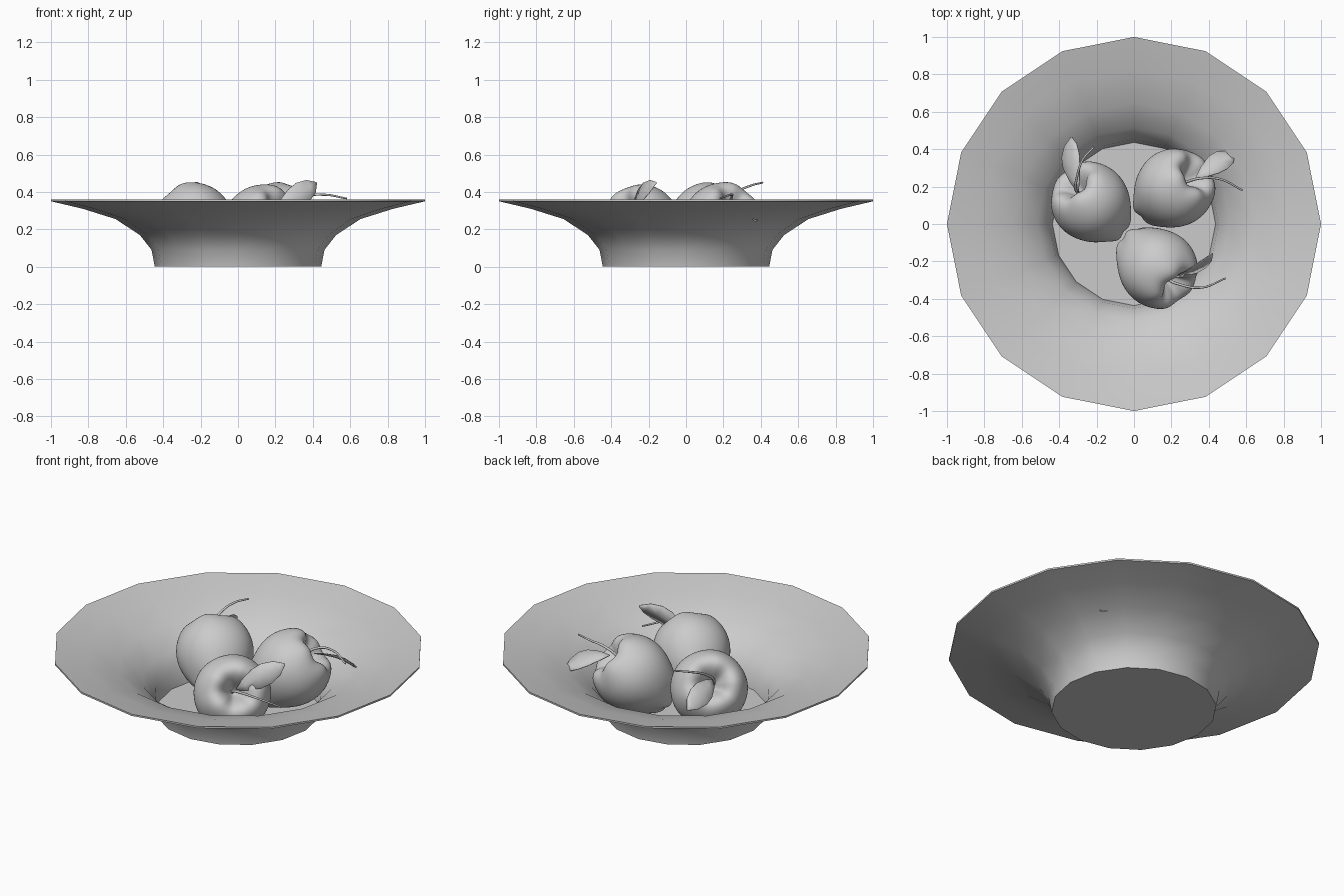
import bpy, bmesh, math
from mathutils import Vector

if "Cube" in bpy.data.objects:
    bpy.data.objects.remove(bpy.data.objects["Cube"])


def finish(name, bm, angle=None, mods=()):
    bmesh.ops.recalc_face_normals(bm, faces=bm.faces)
    me = bpy.data.meshes.new(name)
    bm.to_mesh(me)
    bm.free()
    ob = bpy.data.objects.new(name, me)
    bpy.context.collection.objects.link(ob)
    for p in me.polygons:
        p.use_smooth = True
    if angle:
        bpy.ops.object.select_all(action='DESELECT')
        ob.select_set(True)
        bpy.context.view_layer.objects.active = ob
        bpy.ops.object.shade_smooth_by_angle(angle=math.radians(angle))
    for levels in mods:
        m = ob.modifiers.new("Subdivision", 'SUBSURF')
        m.levels = m.render_levels = levels
    return ob


def lathe(profile, n, lobe=None):
    """Revolve (r, z) points; a zero radius gives a pole."""
    bm = bmesh.new()
    rings = []
    for r, z in profile:
        if r == 0:
            rings.append([bm.verts.new((0, 0, z))] * n)
            continue
        ring = []
        for i in range(n):
            a = 2 * math.pi * i / n
            rr, zz = lobe(r, z, a) if lobe else (r, z)
            ring.append(bm.verts.new((rr * math.cos(a), rr * math.sin(a), zz)))
        rings.append(ring)
    for A, B in zip(rings, rings[1:]):
        for i in range(n):
            j = (i + 1) % n
            bm.faces.new(list(dict.fromkeys((A[i], A[j], B[j], B[i]))))
    return bm


# Bowl: 16-sided flared shell with flat floor
outer = [(0, 0), (0.445, 0), (0.462, 0.09), (0.525, 0.17), (0.655, 0.255), (0.83, 0.31), (1.0, 0.35)]
inner = [(1.0, 0.36), (0.825, 0.321), (0.648, 0.266), (0.515, 0.18), (0.452, 0.095), (0.436, 0.01), (0, 0.01)]
finish("bowl", lathe(outer + inner, 16), 42)

# Apple cross-section, with the origin at the widest point
apple = [(0, 0.05), (0.025, 0.075), (0.06, 0.14), (0.11, 0.18), (0.165, 0.155), (0.207, 0.075), (0.216, 0),
         (0.2, -0.075), (0.16, -0.15), (0.115, -0.21), (0.075, -0.25), (0.04, -0.255), (0, -0.215)]


def apple_lobes(r, z, a):
    c = math.cos(5 * a)
    if z > 0.1:
        return r, z + 0.01 * c
    if z < -0.18:
        return r * (1 + 0.06 * c), z - 0.008 * c
    return r * (1 + 0.008 * c), z


def make_apple(i, center, axis):
    ob = finish(f"apple_{i}", lathe(apple, 20, apple_lobes), mods=(2,))
    ob.rotation_mode = 'QUATERNION'
    ob.rotation_quaternion = Vector(axis).to_track_quat('Z', 'Y')
    ob.location = center


# Stem: tapered curved tube
def make_stem(i, pts):
    cu = bpy.data.curves.new(f"stem_{i}", 'CURVE')
    cu.dimensions = '3D'
    cu.bevel_depth = 0.008
    cu.bevel_resolution = 2
    cu.use_fill_caps = True
    sp = cu.splines.new('BEZIER')
    sp.bezier_points.add(len(pts) - 1)
    for k, (bp, p) in enumerate(zip(sp.bezier_points, pts)):
        bp.co = p
        bp.handle_left_type = bp.handle_right_type = 'AUTO'
        bp.radius = 1.1 - 0.5 * k / (len(pts) - 1)
    ob = bpy.data.objects.new(f"stem_{i}", cu)
    bpy.context.collection.objects.link(ob)


# Leaf: thin pointed blade folded a little along its midrib
def make_leaf(i, base, tip, across, width):
    base, tip, across = Vector(base), Vector(tip), Vector(across).normalized()
    normal = (tip - base).cross(across).normalized()
    if normal.z < 0:
        normal = -normal
    bm = bmesh.new()
    rows = []
    for t, w in ((0, 0.05), (0.2, 0.55), (0.45, 0.95), (0.65, 1.0), (0.85, 0.7), (1, 0.06)):
        mid = base.lerp(tip, t) + normal * 0.02 * math.sin(math.pi * t)
        rows.append([bm.verts.new(mid + across * s * w * width / 2 + normal * abs(s) * w * 0.012)
                     for s in (-1, 0, 1)])
    for A, B in zip(rows, rows[1:]):
        for k in (0, 1):
            bm.faces.new((A[k], A[k + 1], B[k + 1], B[k]))
    ob = finish(f"leaf_{i}", bm)
    m = ob.modifiers.new("Thickness", 'SOLIDIFY')
    m.thickness = 0.004


# Three fruits leaning towards the bowl centre
make_apple(1, (-0.23, 0.115, 0.235), (-0.55, 0.6, 0.58))
make_apple(2, (0.215, 0.19, 0.235), (0.66, 0.45, 0.62))
make_apple(3, (0.125, -0.235, 0.225), (0.6, -0.62, 0.5))

make_stem(1, [(-0.27, 0.16, 0.25), (-0.31, 0.18, 0.33), (-0.305, 0.25, 0.39), (-0.27, 0.35, 0.435), (-0.215, 0.41, 0.45)])
make_stem(2, [(0.24, 0.21, 0.25), (0.28, 0.225, 0.32), (0.36, 0.245, 0.375), (0.46, 0.24, 0.385), (0.58, 0.18, 0.365)])
make_stem(3, [(0.14, -0.26, 0.235), (0.17, -0.29, 0.27), (0.25, -0.325, 0.295), (0.36, -0.34, 0.30), (0.49, -0.29, 0.26)])

make_leaf(1, (-0.3, 0.17, 0.33), (-0.335, 0.465, 0.27), (-0.78, -0.17, -0.6), 0.12)
make_leaf(2, (0.33, 0.245, 0.335), (0.54, 0.37, 0.245), (0.5, -0.76, 0.42), 0.12)
make_leaf(3, (0.19, -0.29, 0.285), (0.42, -0.16, 0.45), (-0.6, 0.05, 0.8), 0.12)
